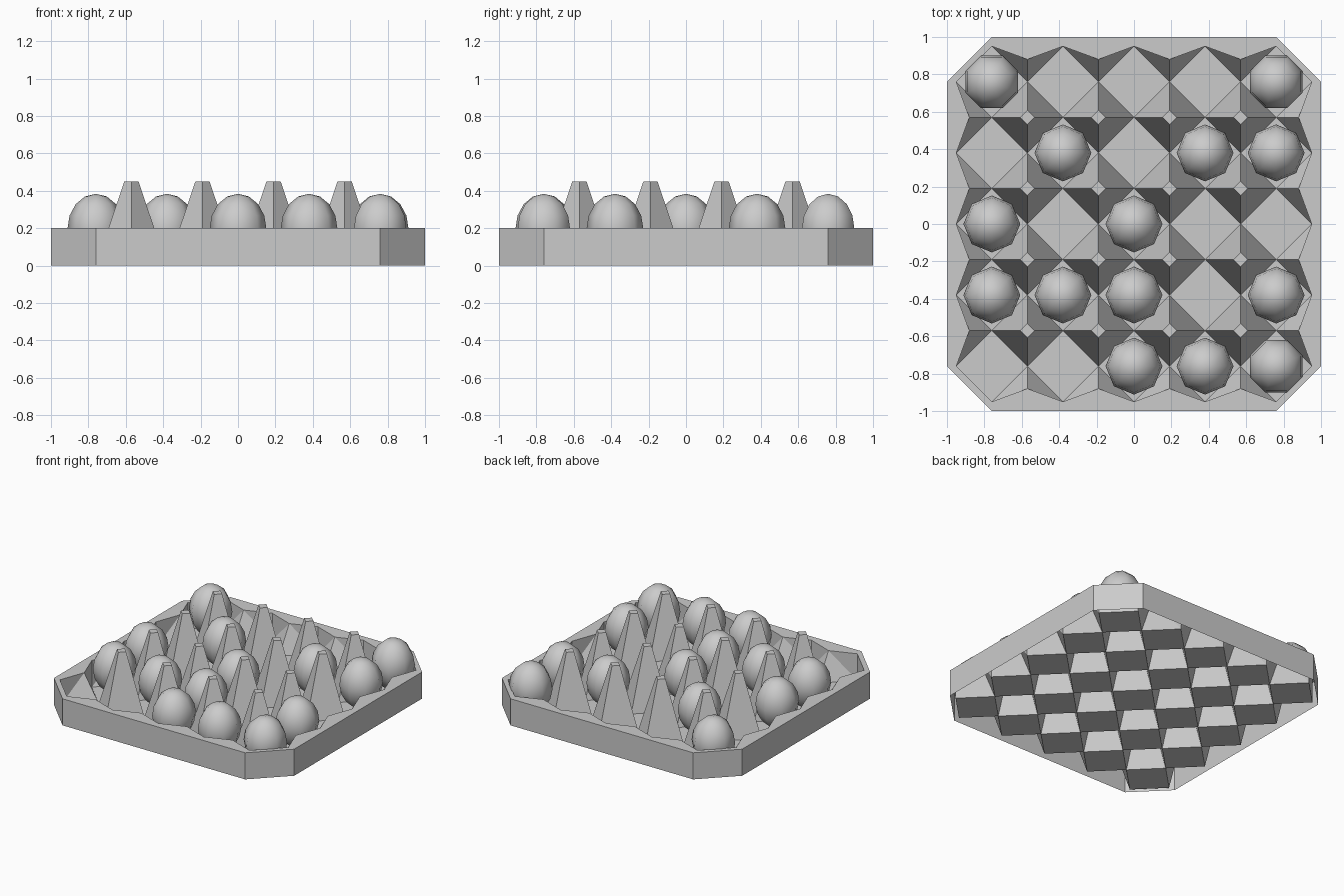
import bpy, bmesh, math
from mathutils import Matrix

if "Cube" in bpy.data.objects:
    bpy.data.objects.remove(bpy.data.objects["Cube"])

P = 0.38          # cell spacing
H = P / 2         # half diagonal of each floor diamond
RIM = 0.2         # rim height
PEAK = 0.45       # divider height
IN, NOTCH, C = 5 * H, 0.88, 2 * P
cells = [i * P for i in range(-2, 3)]
posts = [(i - 1.5) * P for i in range(4)]

# Tray: one folded sheet, open underneath
bm = bmesh.new()


def face(points, turn=0):
    rot = Matrix.Rotation(turn * math.pi / 2, 3, 'Z')
    vs = []
    for p in points:
        v = bm.verts.new(p)
        v.co = rot @ v.co
        vs.append(v)
    bm.faces.new(vs)


def diamond(x, y, r, z):
    return [(x + r, y, z), (x, y + r, z), (x - r, y, z), (x, y - r, z)]


# Cell floors
for x in cells:
    for y in cells:
        face(diamond(x, y, H, 0))

# Hollow divider peaks
for x in posts:
    for y in posts:
        low, top = diamond(x, y, H, 0), diamond(x, y, 0.038, PEAK)
        face(top)
        for i in range(4):
            j = (i + 1) % 4
            face([low[i], low[j], top[j], top[i]])

# Four identical sides: outer wall, corner, rim and half peaks
for t in range(4):
    face([(C, 1, 0), (-C, 1, 0), (-C, 1, RIM), (C, 1, RIM)], t)
    face([(1, C, 0), (C, 1, 0), (C, 1, RIM), (1, C, RIM)], t)
    face([(1, C, RIM), (C, 1, RIM), (C, IN, RIM), (IN, C, RIM)], t)
    face([(C, IN, 0), (IN, C, 0), (IN, C, RIM), (C, IN, RIM)], t)
    inner = []
    for x in cells:
        inner.append((x, IN, RIM))
        if x < C - 0.01:
            inner.append((x + H, NOTCH, RIM))
    face([(C, 1, RIM), (-C, 1, RIM)] + inner, t)
    for x in posts:
        for s in (-1, 1):
            a, tip = (x + s * H, IN, 0), (x, NOTCH, RIM)
            slope = [(x, C, 0), a, tip]
            wall = [a, (x + s * H, IN, RIM), tip]
            face(slope if s > 0 else slope[::-1], t)
            face(wall if s > 0 else wall[::-1], t)

bmesh.ops.remove_doubles(bm, verts=bm.verts, dist=0.001)
mesh = bpy.data.meshes.new("egg_tray")
bm.to_mesh(mesh)
bm.free()
bpy.context.collection.objects.link(bpy.data.objects.new("egg_tray", mesh))

# Eggs: smooth low-poly ovals, slightly narrower below
filled = {2: (-2, 2), 1: (-1, 1, 2), 0: (-2, 0), -1: (-2, -1, 0, 2), -2: (0, 1, 2)}
bm = bmesh.new()
bmesh.ops.create_uvsphere(bm, u_segments=8, v_segments=8, radius=1)
for v in bm.verts:
    k = 1 + 0.05 * min(v.co.z, 0)
    v.co = (v.co.x * 0.152 * k, v.co.y * 0.152 * k, v.co.z * 0.188)
for f in bm.faces:
    f.smooth = True
egg_mesh = bpy.data.meshes.new("egg")
bm.to_mesh(egg_mesh)
bm.free()
for row, cols in filled.items():
    for col in cols:
        egg = bpy.data.objects.new("egg", egg_mesh)
        egg.location = (col * P, row * P, 0.196)
        if abs(row) == 2 and abs(col) == 2:
            egg.rotation_euler.z = math.pi / 8
        bpy.context.collection.objects.link(egg)
